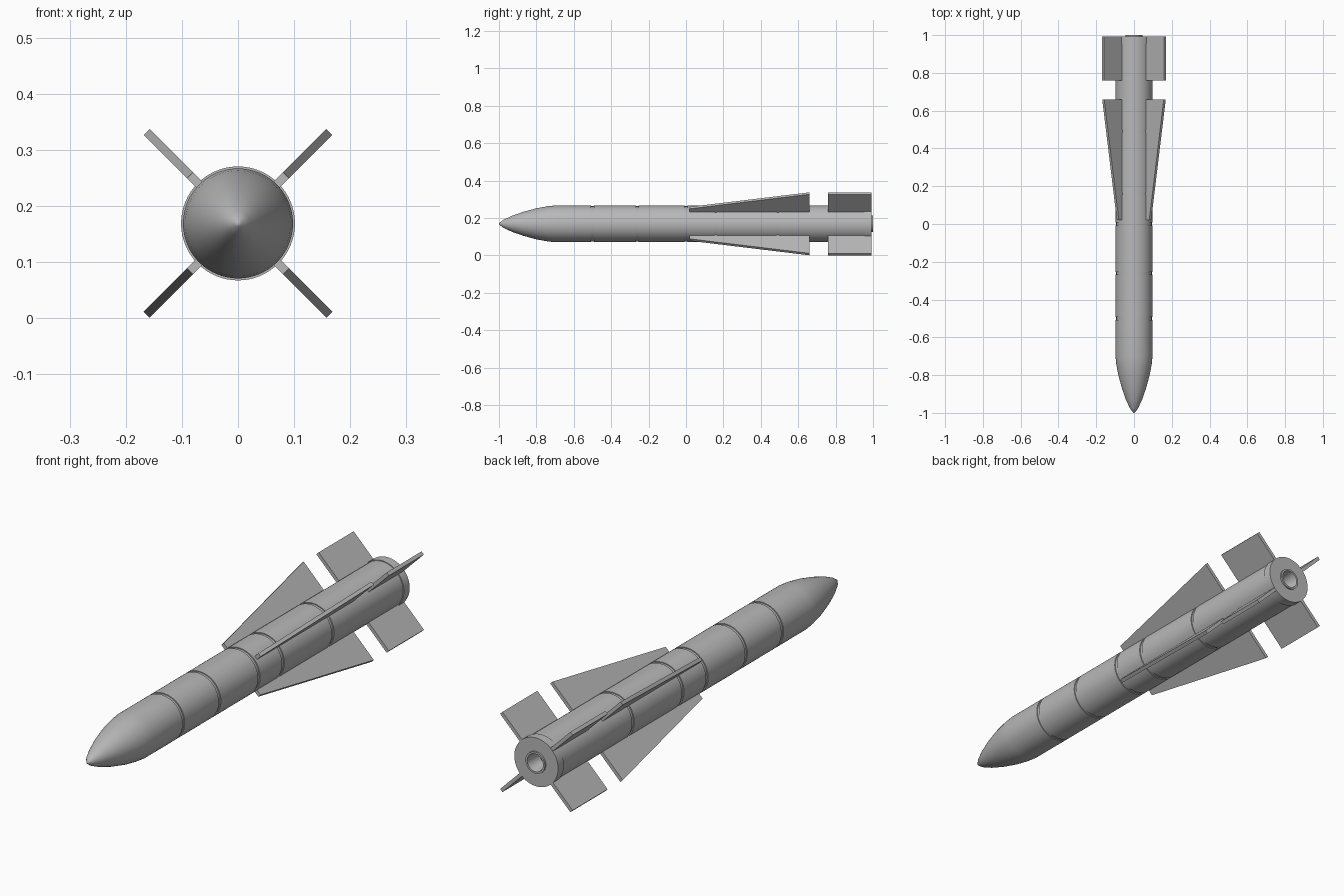
import bpy, bmesh, math
from mathutils import Vector

if "Cube" in bpy.data.objects:
    bpy.data.objects.remove(bpy.data.objects["Cube"])

ZC = 0.169   # height of the missile axis
grey = bpy.data.materials.new("light_grey")
grey.diffuse_color = (0.48, 0.48, 0.48, 1)
grey.use_nodes = True
grey.node_tree.nodes["Principled BSDF"].inputs["Base Color"].default_value = grey.diffuse_color


def finish(bm, name, smooth=False):
    bmesh.ops.remove_doubles(bm, verts=bm.verts, dist=1e-5)
    bmesh.ops.recalc_face_normals(bm, faces=bm.faces)
    me = bpy.data.meshes.new(name)
    bm.to_mesh(me)
    bm.free()
    ob = bpy.data.objects.new(name, me)
    bpy.context.collection.objects.link(ob)
    ob.location.z = ZC
    me.materials.append(grey)
    if smooth:
        bpy.ops.object.select_all(action='DESELECT')
        ob.select_set(True)
        bpy.context.view_layer.objects.active = ob
        bpy.ops.object.shade_smooth_by_angle(angle=math.radians(30))
    return ob


def lathe(name, profile, steps=64):
    """Spin (y, radius) points around the y axis."""
    bm = bmesh.new()
    vs = [bm.verts.new((r, y, 0)) for y, r in profile]
    es = [bm.edges.new(p) for p in zip(vs, vs[1:])]
    bmesh.ops.spin(bm, geom=vs + es, cent=(0, 0, 0), axis=(0, 1, 0),
                   angle=2 * math.pi, steps=steps, use_merge=False)
    return finish(bm, name, True)


def fin(name, outline, angle, thick=0.015):
    """Extrude a (y, radius) outline into a plate turned about the y axis."""
    bm = bmesh.new()
    out = Vector((math.cos(angle), 0, math.sin(angle)))
    side = Vector((-math.sin(angle), 0, math.cos(angle))) * thick / 2
    a, b = [[bm.verts.new(out * r + Vector((0, y, 0)) + side * s)
             for y, r in outline] for s in (-1, 1)]
    bm.faces.new(a)
    bm.faces.new(b)
    n = len(a)
    for i in range(n):
        j = (i + 1) % n
        bm.faces.new((a[i], a[j], b[j], b[i]))
    finish(bm, name)


# Body: ogive nose, grooved tube, tail collar, recessed nozzle
R = 0.098
profile = [(-1, 0), (-0.997, 0.006), (-0.975, 0.022), (-0.93, 0.043),
           (-0.87, 0.064), (-0.80, 0.083), (-0.74, 0.094), (-0.70, R)]
for y in (-0.5, -0.26, 0.0, 0.16, 0.49):
    profile += [(y - 0.007, R), (y - 0.007, R - 0.004),
                (y + 0.007, R - 0.004), (y + 0.007, R)]
profile += [(0.955, R), (0.955, 0.1015), (0.993, 0.1015), (0.993, 0.045),
            (1.0, 0.045), (1.0, 0.037), (0.93, 0.028), (0.93, 0)]
lathe("body", profile)

# Four wings and four tail fins in an X layout
wing = [(0.02, 0.08), (0.02, 0.121), (0.66, 0.2305), (0.66, 0.08)]
tail = [(0.76, 0.08), (0.76, 0.2305), (0.992, 0.2305), (0.992, 0.08)]
for i, tag in enumerate(("upper_right", "upper_left", "lower_left", "lower_right")):
    ang = math.pi / 4 + i * math.pi / 2
    fin("wing_" + tag, wing, ang)
    fin("tail_fin_" + tag, tail, ang)
